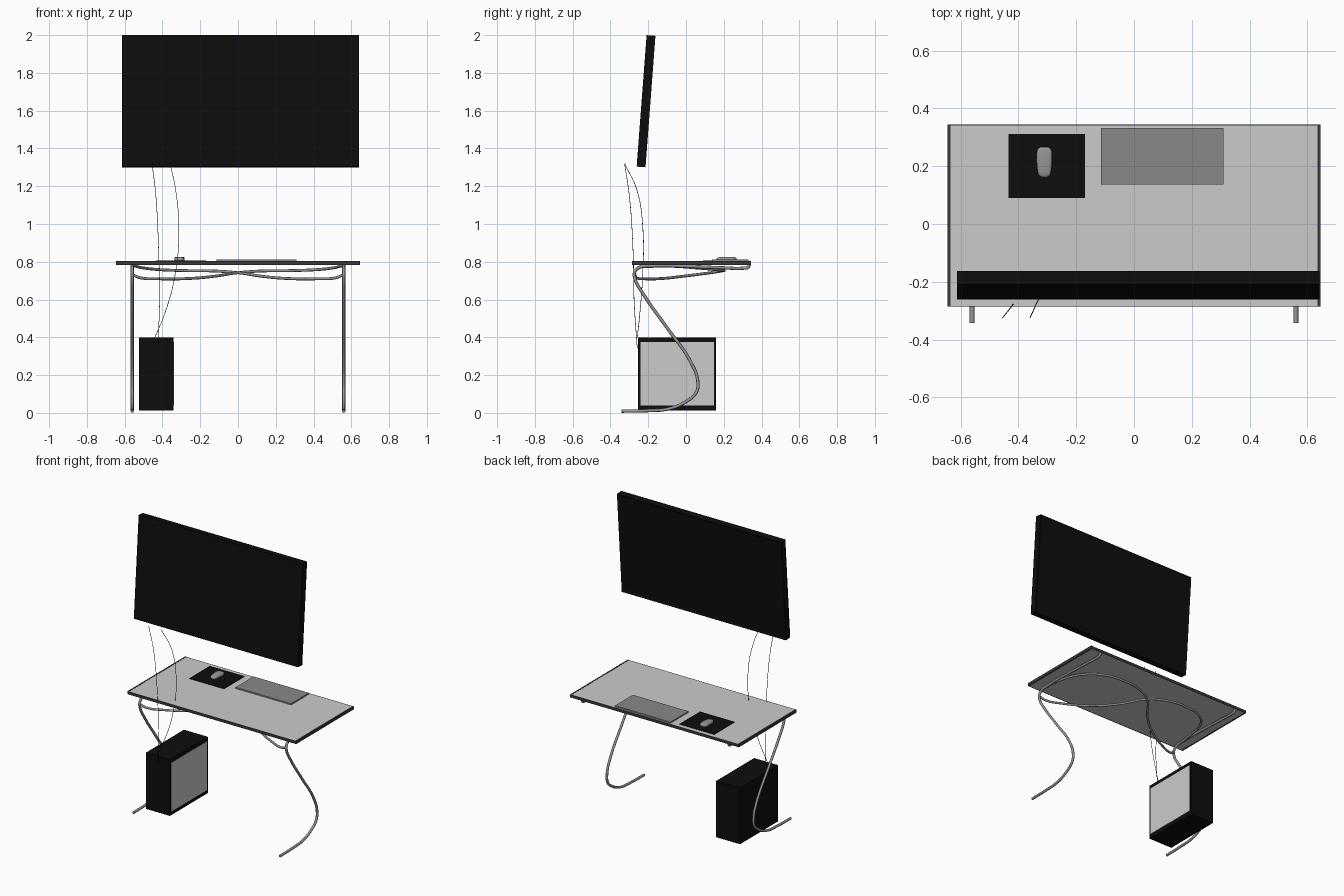
import bpy, bmesh, math
from mathutils import Vector

if "Cube" in bpy.data.objects:
    bpy.data.objects.remove(bpy.data.objects["Cube"])


def material(name, v):
    m = bpy.data.materials.new(name)
    m.diffuse_color = (v, v, v, 1)
    m.use_nodes = True
    m.node_tree.nodes["Principled BSDF"].inputs["Base Color"].default_value = m.diffuse_color
    return m


BLACK = material("black", 0.004)
DARK = material("dark_grey", 0.04)
MID = material("mid_grey", 0.25)
STEEL = material("steel", 0.3)


def box(name, lo, hi, mat=None, inset=None):
    """Box between two corners; inset = list of (direction, margin, depth) for recessed faces."""
    bm = bmesh.new()
    bmesh.ops.create_cube(bm, size=1)
    lo, hi = Vector(lo), Vector(hi)
    mid, size = (lo + hi) / 2, hi - lo
    for v in bm.verts:
        v.co = Vector(a * b for a, b in zip(v.co, size))
    for direction, margin, depth in inset or []:
        bm.normal_update()
        face = max(bm.faces, key=lambda f: f.normal.dot(Vector(direction)))
        bmesh.ops.inset_region(bm, faces=[face], thickness=margin)
        bmesh.ops.translate(bm, verts=face.verts, vec=-Vector(direction) * depth)
    me = bpy.data.meshes.new(name)
    bm.to_mesh(me)
    bm.free()
    ob = bpy.data.objects.new(name, me)
    ob.location = mid
    bpy.context.collection.objects.link(ob)
    if mat:
        me.materials.append(mat)
    return ob


def tube(name, pts, radius, mat, sides=2):
    """Round tube running smoothly through the points."""
    cu = bpy.data.curves.new(name, 'CURVE')
    cu.dimensions = '3D'
    cu.bevel_depth = radius
    cu.bevel_resolution = sides
    cu.resolution_u = 10
    cu.use_fill_caps = True
    sp = cu.splines.new('BEZIER')
    sp.bezier_points.add(len(pts) - 1)
    for p, co in zip(sp.bezier_points, pts):
        p.co = co
        p.handle_left_type = p.handle_right_type = 'AUTO'
    cu.materials.append(mat)
    ob = bpy.data.objects.new(name, cu)
    bpy.context.collection.objects.link(ob)
    return ob


# Tabletop with dark edging
box("tabletop", (-0.635, -0.283, 0.785), (0.635, 0.341, 0.803))
for s, side in ((-1, "left"), (1, "right")):
    x0, x1 = sorted((s * 0.635, s * 0.645))
    box("edge_" + side, (x0, -0.286, 0.784), (x1, 0.344, 0.804), DARK)
box("edge_front", (-0.635, -0.286, 0.784), (0.635, -0.283, 0.803), DARK)
box("edge_back", (-0.635, 0.341, 0.784), (0.635, 0.344, 0.803), DARK)

# Bent tube legs: foot, S-curve, then rail under the tabletop
leg_profile = [(-0.342, 0.009), (-0.2, 0.012), (-0.09, 0.022), (0.0, 0.06), (0.055, 0.11),
               (0.062, 0.17), (0.025, 0.27), (-0.1, 0.45), (-0.22, 0.62), (-0.27, 0.71),
               (-0.272, 0.745), (-0.245, 0.771), (-0.18, 0.778), (0.0, 0.776),
               (0.2, 0.768), (0.3, 0.766), (0.33, 0.772), (0.335, 0.785)]
# Crossing brace tubes: back of one leg, through the centre, round to the other leg
brace = [(0.555, -0.27, 0.73), (0.52, -0.262, 0.716), (0.42, -0.22, 0.71), (0.25, -0.12, 0.712),
         (0.12, -0.01, 0.724), (0.0, 0.13, 0.742), (-0.12, 0.185, 0.751), (-0.27, 0.2, 0.753),
         (-0.41, 0.16, 0.758), (-0.5, 0.06, 0.767), (-0.545, -0.1, 0.777), (-0.56, -0.24, 0.773)]
for s, side in ((-1, "left"), (1, "right")):
    tube("leg_" + side, [(s * 0.56, y, z) for y, z in leg_profile], 0.0085, STEEL)
    tube("brace_" + side, [(s * x, y, z) for x, y, z in brace], 0.0075, STEEL)

# Screen, tilted, viewed from the +y side
screen = box("screen", (-0.613, -0.0235, -0.349), (0.641, 0.0235, 0.349), BLACK,
             [((0, 1, 0), 0.02, 0.004)])
screen.location = (0.014, -0.2115, 1.65)
screen.rotation_euler.x = -math.atan2(0.053, 0.7)

# Computer case with side window and top vent
box("case", (-0.525, -0.255, 0.012), (-0.342, 0.16, 0.4), BLACK,
    [((0, 0, 1), 0.025, 0.004), ((0, 1, 0), 0.012, 0.003)])
box("case_window", (-0.343, -0.242, 0.038), (-0.339, 0.147, 0.374))

# Mouse mat and keyboard
box("mouse_mat", (-0.434, 0.09, 0.803), (-0.17, 0.312, 0.807), BLACK)
box("keyboard", (-0.114, 0.137, 0.803), (0.31, 0.332, 0.812), MID)

# Mouse: rounded body, narrower towards the front
mouse = box("mouse", (-0.34, 0.16, 0.8), (-0.28, 0.268, 0.828), STEEL)
for v in mouse.data.vertices:
    if v.co.y < 0:
        v.co.x *= 0.8
        if v.co.z > 0:
            v.co.z *= 0.75
sub = mouse.modifiers.new("round", 'SUBSURF')
sub.levels = sub.render_levels = 3
crease = mouse.data.attributes.new("crease_edge", 'FLOAT', 'EDGE')
for c in crease.data:
    c.value = 0.3
mouse.data.shade_smooth()

# Cables from screen to case
tube("cable_left", [(-0.455, -0.325, 1.32), (-0.435, -0.3, 1.15), (-0.42, -0.28, 0.85),
                    (-0.415, -0.275, 0.6), (-0.425, -0.258, 0.34)], 0.0015, BLACK, 1)
tube("cable_right", [(-0.36, -0.325, 1.32), (-0.33, -0.26, 1.18), (-0.313, -0.228, 0.97),
                     (-0.335, -0.23, 0.72), (-0.39, -0.245, 0.52), (-0.44, -0.258, 0.4)], 0.0015, BLACK, 1)
